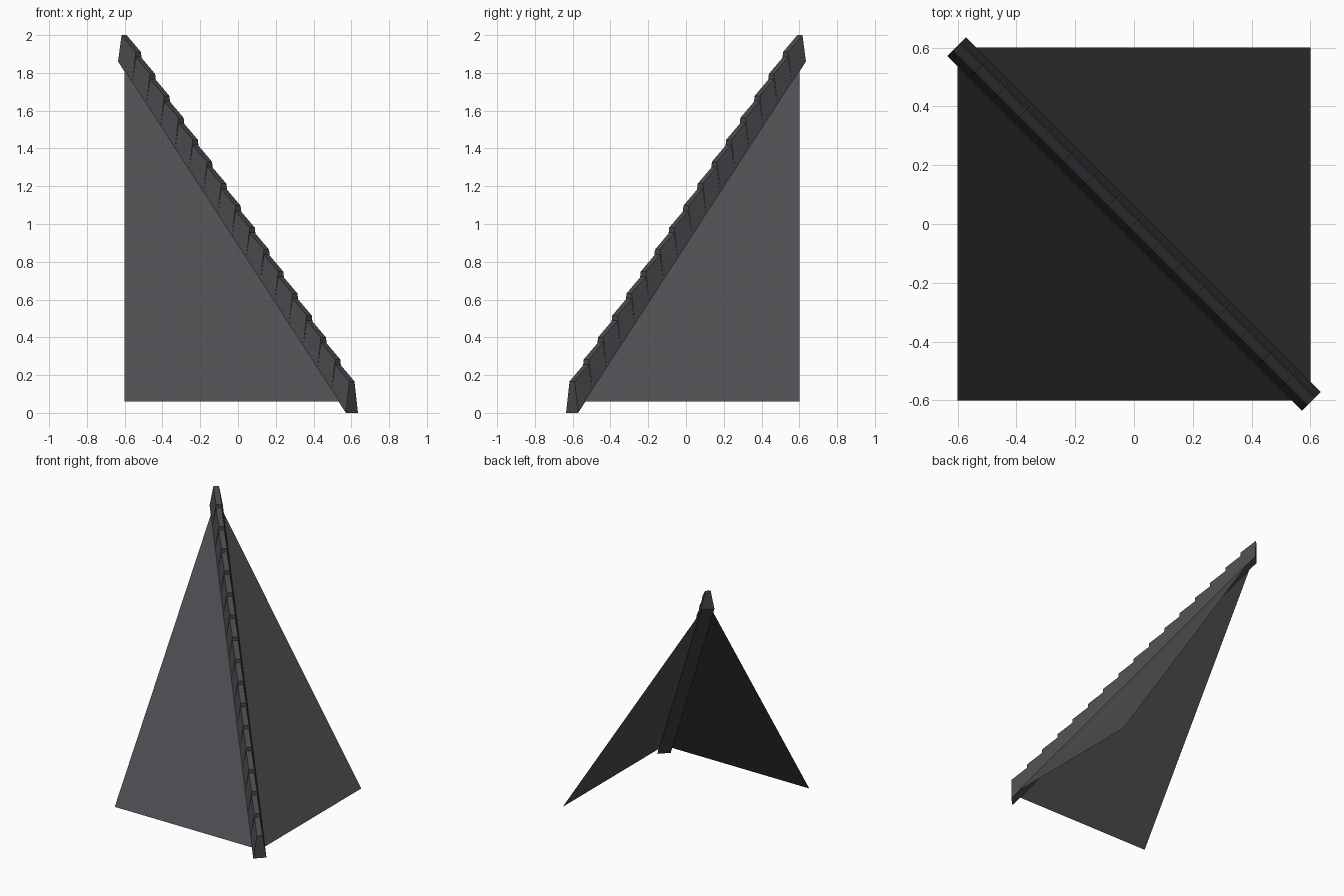
import bpy

if "Cube" in bpy.data.objects:
    bpy.data.objects.remove(bpy.data.objects["Cube"])

BASE_Z, RISE = 0.06, 1.86      # eave height and total climb of the hip
HALF, END = 0.60, 0.603        # half footprint, half run of the hip tiles
COUNT = 16


def material(name, rgb):
    m = bpy.data.materials.new(name)
    m.diffuse_color = (*rgb, 1.0)
    m.use_nodes = True
    m.node_tree.nodes["Principled BSDF"].inputs["Base Color"].default_value = m.diffuse_color
    return m


def mesh_object(name, verts, faces, mat):
    me = bpy.data.meshes.new(name)
    me.from_pydata(verts, [], faces)
    me.materials.append(mat)
    me.update()
    ob = bpy.data.objects.new(name, me)
    bpy.context.collection.objects.link(ob)
    return ob


slate = material("dark slate", (0.078, 0.076, 0.084))
cap = material("charcoal hip tile", (0.068, 0.067, 0.072))

# Two thin roof slopes meeting along the diagonal hip
slope = RISE / (2 * END)
low = (HALF, -HALF, BASE_Z)
peak = (-HALF, HALF, BASE_Z + slope * 2 * HALF)
mesh_object("front_slope", [low, peak, (-HALF, -HALF, BASE_Z)], [(0, 1, 2)], slate)
mesh_object("right_slope", [low, (HALF, HALF, BASE_Z), peak], [(0, 1, 2)], slate)


# Vertical trapezoid section across the hip at a given distance along it
def section(t, height):
    c = END * (1 - 2 * t)
    z = RISE * t
    return [(c + s, -c + s, z + h)
            for s, h in ((-0.032, 0), (0.032, 0), (0.0135, height), (-0.0135, height))]


# Hip tiles: each is taller at its lower end, giving the stepped ridge
for i in range(COUNT):
    verts = section(i / COUNT, 0.167) + section((i + 1) / COUNT, 0.14)
    faces = [(0, 1, 2, 3), (7, 6, 5, 4)]
    faces += [(k, k + 4, (k + 1) % 4 + 4, (k + 1) % 4) for k in range(4)]
    mesh_object(f"hip_tile_{i + 1:02d}", verts, faces, cap)
